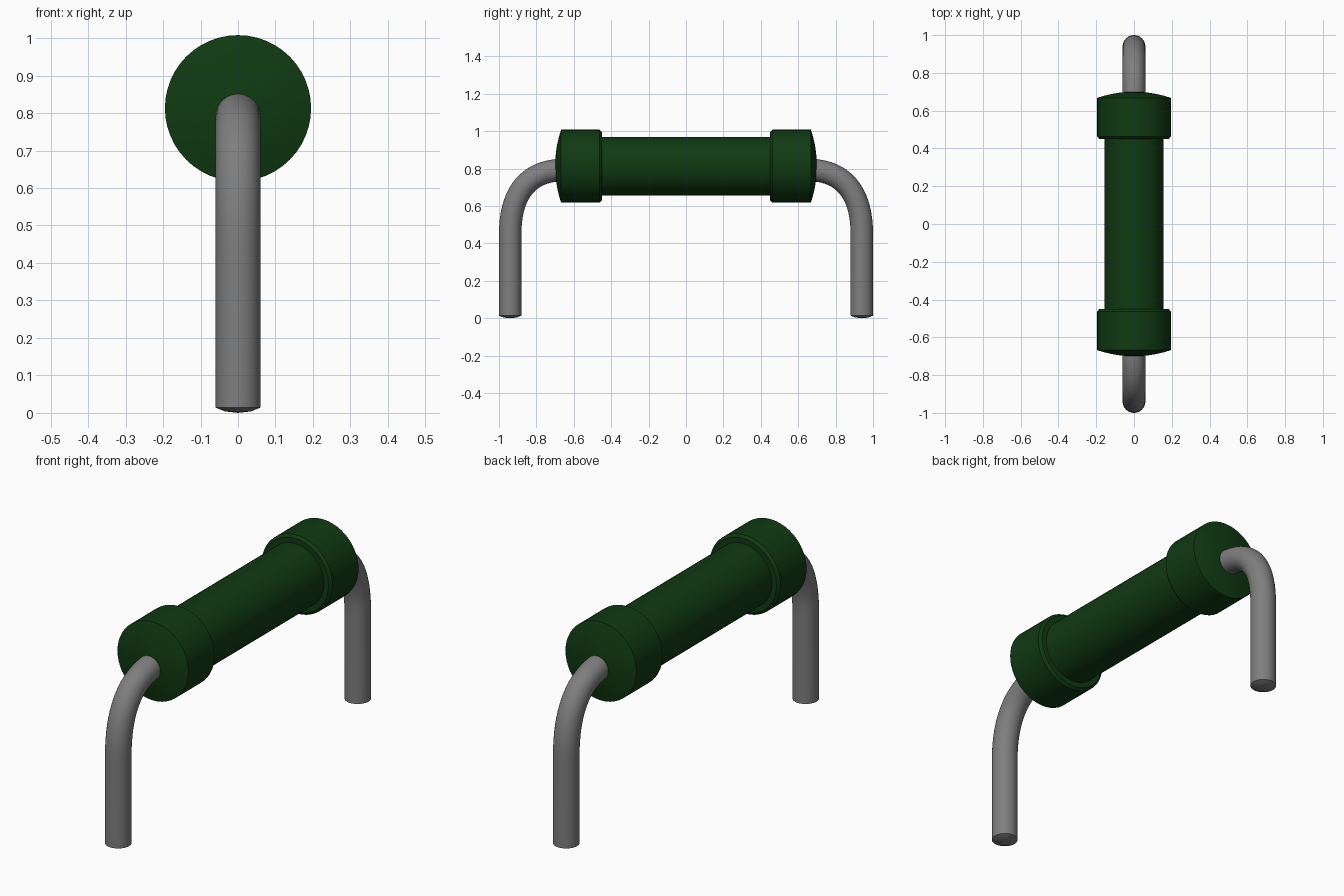
import bpy, bmesh, math
from mathutils import Vector

if "Cube" in bpy.data.objects:
    bpy.data.objects.remove(bpy.data.objects["Cube"])

SIDES = 48
AXIS_Z = 0.813


def material(name, rgb):
    m = bpy.data.materials.new(name)
    m.use_nodes = True
    m.diffuse_color = (*rgb, 1)
    m.node_tree.nodes["Principled BSDF"].inputs["Base Color"].default_value = (*rgb, 1)
    return m


def sweep(name, stations, mat):
    """Skin round rings given as (y, z, radius, direction); zero radius closes an end."""
    bm = bmesh.new()
    rings = []
    side = Vector((1, 0, 0))
    for y, z, r, direction in stations:
        centre = Vector((0, y, z))
        up = direction.normalized().cross(side)
        if r == 0:
            rings.append([bm.verts.new(centre)] * SIDES)
            continue
        angles = [math.tau * i / SIDES for i in range(SIDES)]
        rings.append([bm.verts.new(centre + r * (side * math.cos(a) + up * math.sin(a)))
                      for a in angles])
    for a, b in zip(rings, rings[1:]):
        for i in range(SIDES):
            j = (i + 1) % SIDES
            bm.faces.new(dict.fromkeys((a[i], a[j], b[j], b[i])))
    bmesh.ops.recalc_face_normals(bm, faces=bm.faces)
    mesh = bpy.data.meshes.new(name)
    bm.to_mesh(mesh)
    bm.free()
    mesh.materials.append(mat)
    obj = bpy.data.objects.new(name, mesh)
    bpy.context.collection.objects.link(obj)
    bpy.ops.object.select_all(action="DESELECT")
    obj.select_set(True)
    bpy.context.view_layer.objects.active = obj
    bpy.ops.object.shade_smooth_by_angle(angle=math.radians(25))
    return obj


green = material("dark green", (0.005, 0.042, 0.006))
grey = material("wire grey", (0.21, 0.21, 0.21))

# Body: domed end caps joined by a slimmer barrel
CAP_R, DOME_Y, DOME_H = 0.195, 0.668, 0.032
half = [(DOME_Y + DOME_H * (1 - (k / 5) ** 2), CAP_R * k / 5) for k in range(6)]
half += [(0.463, CAP_R), (0.45, 0.183), (0.45, 0.157)]
profile = half + [(-y, r) for y, r in reversed(half)]
sweep("body", [(y, AXIS_Z, r, Vector((0, 1, 0))) for y, r in profile], green)

# Wire legs: straight post with a slightly rounded foot, then a bend into the cap
WIRE_R = 0.06
p = [Vector(c) for c in ((0, 0.94, 0.45), (0, 0.94, 0.65), (0, 0.86, 0.77), (0, 0.70, 0.79))]
up = Vector((0, 0, 1))
for name, s in (("front_leg", -1), ("back_leg", 1)):
    stations = [(s * p[0].y, z, r, up)
                for z, r in ((0, 0), (0.004, 0.035), (0.014, WIRE_R))]
    for k in range(17):
        t = k / 16
        u = 1 - t
        c = u**3 * p[0] + 3 * u * u * t * p[1] + 3 * u * t * t * p[2] + t**3 * p[3]
        d = u * u * (p[1] - p[0]) + 2 * u * t * (p[2] - p[1]) + t * t * (p[3] - p[2])
        stations.append((s * c.y, c.z, WIRE_R, Vector((0, s * d.y, d.z))))
    end = stations[-1][3]
    stations += [(s * 0.64, 0.798, WIRE_R, end), (s * 0.64, 0.798, 0, end)]
    sweep(name, stations, grey)
